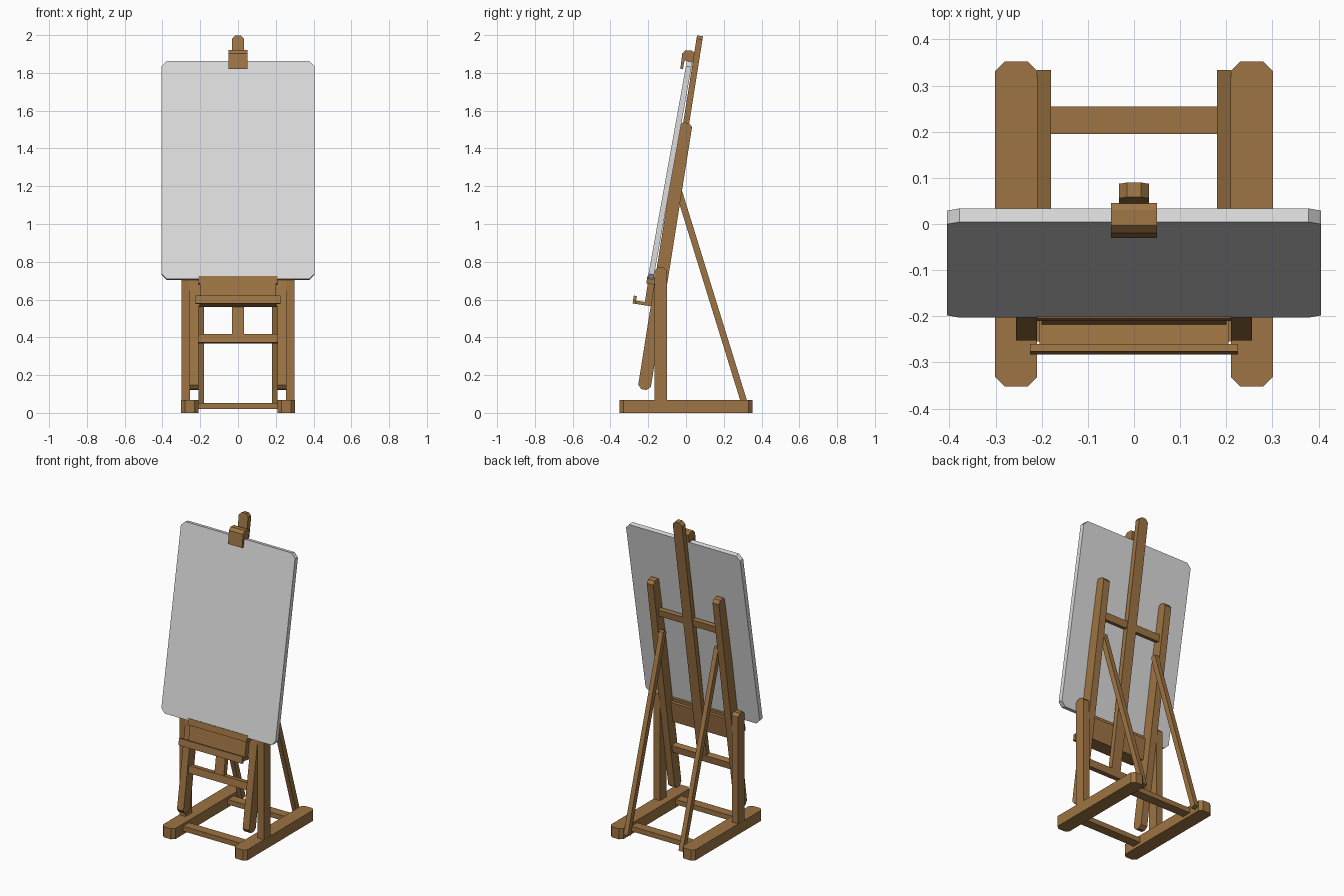
import bpy, bmesh
from math import radians
from mathutils import Matrix, Vector

cube = bpy.data.objects.get("Cube")
if cube:
    bpy.data.objects.remove(cube, do_unlink=True)


def material(name, rgb):
    m = bpy.data.materials.new(name)
    m.use_nodes = True
    m.diffuse_color = (*rgb, 1)
    m.node_tree.nodes["Principled BSDF"].inputs["Base Color"].default_value = (*rgb, 1)
    return m


WOOD = material("warm wood", (0.34, 0.175, 0.057))
PANEL = material("pale canvas", (0.72, 0.72, 0.72))


def leaning(y, z, degrees):
    """Frame whose up axis leans towards the back by the given angle."""
    return Matrix.Translation((0, y, z)) @ Matrix.Rotation(radians(-degrees), 4, 'X')


UPRIGHT = Matrix.Identity(4)
EASEL = leaning(-0.242, 0, 9)
BRACE = leaning(0.3175, 0.025, -17.2)
BOARD = leaning(-0.203, 0.71, 10.2)


def prism(name, outline, axis, lo, hi, frame=UPRIGHT, mat=WOOD, mirror=False):
    """Extrude a 2D outline along an axis; the outline uses the other two axes in order."""
    bm = bmesh.new()
    others = [i for i in range(3) if i != axis]
    verts = []
    for p in outline:
        co = Vector((0, 0, 0))
        co[others[0]], co[others[1]] = p
        co[axis] = lo
        verts.append(bm.verts.new(co))
    face = bm.faces.new(verts)
    new = bmesh.ops.extrude_face_region(bm, geom=[face])["geom"]
    shift = Vector((0, 0, 0))
    shift[axis] = hi - lo
    bmesh.ops.translate(bm, vec=shift, verts=[g for g in new if isinstance(g, bmesh.types.BMVert)])
    bmesh.ops.recalc_face_normals(bm, faces=bm.faces)
    bm.transform(frame)
    mesh = bpy.data.meshes.new(name)
    bm.to_mesh(mesh)
    bm.free()
    mesh.materials.append(mat)
    ob = bpy.data.objects.new(name, mesh)
    bpy.context.collection.objects.link(ob)
    if mirror:
        ob.modifiers.new("Mirror", 'MIRROR')
    return ob


def rect(a0, a1, b0, b1, low=0.0, high=0.0):
    """Rectangle with chamfered corners at its low and high b ends."""
    pts = []
    for a, b, da, db, c in ((a0, b0, 1, 1, low), (a1, b0, -1, 1, low),
                            (a1, b1, -1, -1, high), (a0, b1, 1, -1, high)):
        if c:
            pair = [(a, b + db * c), (a + da * c, b)]
            pts += pair if da == db else pair[::-1]
        else:
            pts.append((a, b))
    return pts


def crossbar(name, half, y0, y1, z0, z1, frame=UPRIGHT):
    return prism(name, rect(y0, y1, z0, z1), 0, -half, half, frame)


# Base: two floor rails joined by a front and a rear bar
prism("floor_rails", rect(0.21, 0.301, -0.352, 0.352, 0.02, 0.02), 2, 0, 0.068, mirror=True)
for name, y in (("base_bar_front", -0.225), ("base_bar_rear", 0.225)):
    crossbar(name, 0.215, y - 0.03, y + 0.03, 0.02, 0.052)

# Upright posts, leaning legs and rear braces
prism("posts", rect(-0.166, -0.1, 0.06, 0.77, 0, 0.018), 0, 0.255, 0.3, mirror=True)
prism("leaning_legs", rect(-0.034, 0.034, 0.125, 1.555, 0.02, 0.018), 0, 0.21, 0.256,
      EASEL, mirror=True)
prism("rear_braces", rect(-0.017, 0.017, 0, 1.23, 0, 0.01), 0, 0.18, 0.21, BRACE, mirror=True)

# Leaning frame: crossbars and the central mast
crossbar("lower_crossbar", 0.212, -0.02, 0.02, 0.375, 0.42, EASEL)
crossbar("upper_crossbar", 0.212, -0.014, 0.012, 1.31, 1.355, EASEL)
prism("mast", rect(-0.033, 0.033, 0.4, 2.021, 0, 0.018), 1, -0.016, 0.016, EASEL)

# Canvas support with ledge, tray and lip
crossbar("support_apron", 0.2, -0.068, -0.03, 0.575, 0.69, EASEL)
crossbar("apron_back", 0.21, -0.034, -0.014, 0.566, 0.7, EASEL)
crossbar("canvas_ledge", 0.21, -0.076, -0.03, 0.682, 0.722, EASEL)
crossbar("tray_floor", 0.205, -0.125, -0.03, 0.566, 0.584, EASEL)
crossbar("tray_lip", 0.225, -0.131, -0.115, 0.566, 0.608, EASEL)

# Canvas board
prism("canvas_board", rect(-0.405, 0.405, 0, 1.171, 0.027, 0.027), 1, 0, 0.03, BOARD, PANEL)

# Top clamp hooked over the board
hook = [(-0.03, 1.82), (-0.016, 1.82), (-0.008, 1.866), (0.038, 1.856),
        (0.046, 1.908), (0.03, 1.918), (-0.003, 1.92), (-0.02, 1.903)]
prism("top_clamp", hook, 0, -0.05, 0.05)
